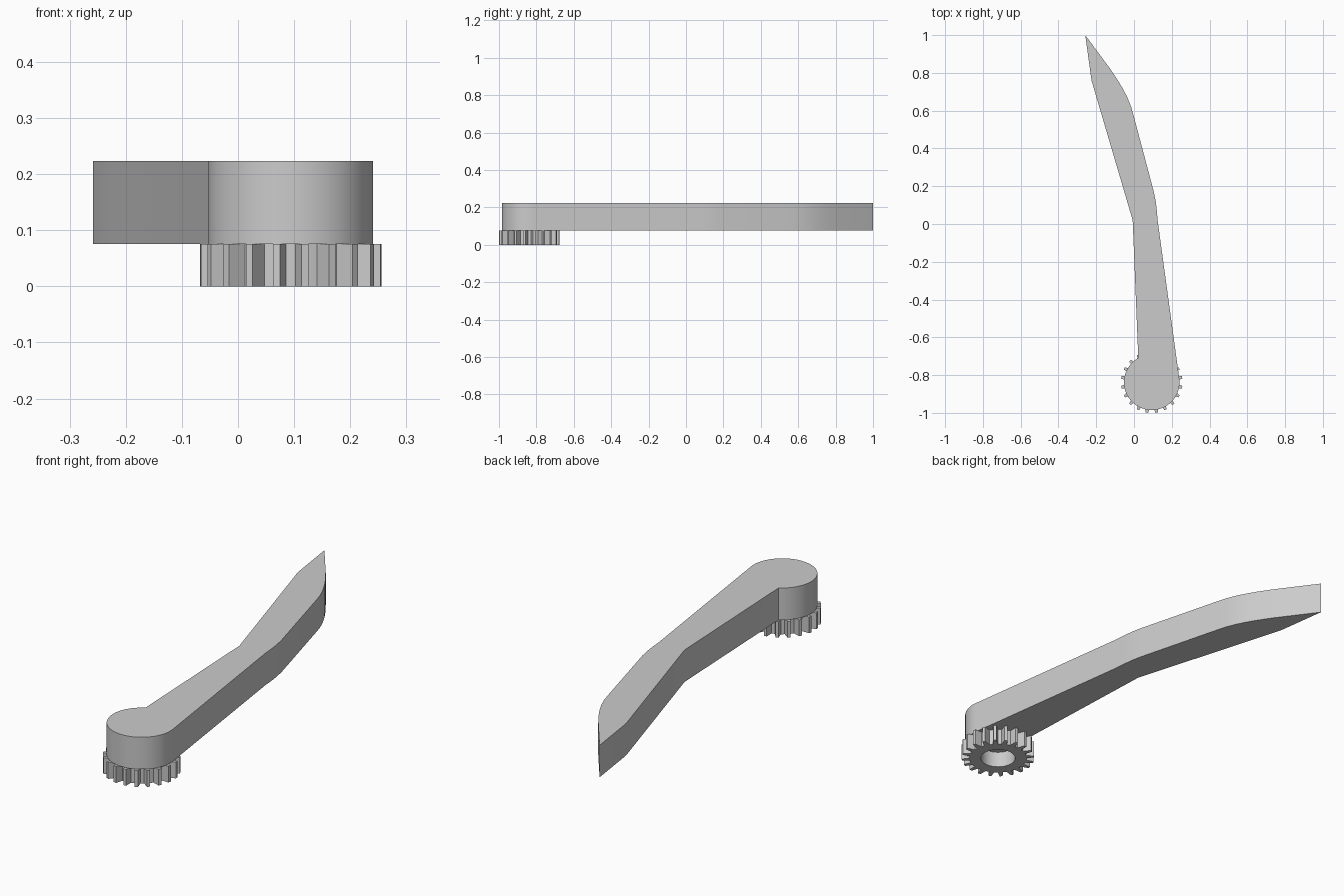
import bpy, bmesh, math

cube = bpy.data.objects.get("Cube")
if cube:
    bpy.data.objects.remove(cube, do_unlink=True)

CX, CY = 0.094, -0.838            # shared axis of hub and gear
HUB_R, TIP_R, ROOT_R, HOLE_R = 0.147, 0.163, 0.128, 0.077
GEAR_H, TOP = 0.075, 0.223
TEETH = 20

grey = bpy.data.materials.new("plain grey")
grey.use_nodes = True
colour = (0.6, 0.6, 0.6, 1)
grey.diffuse_color = colour
grey.node_tree.nodes["Principled BSDF"].inputs["Base Color"].default_value = colour


def polar(r, a):
    return (CX + r * math.cos(a), CY + r * math.sin(a))


def extruded(name, faces, z0, z1, smooth_angle):
    """Extrude a set of flat outlines, merged at shared points, into a solid."""
    bm = bmesh.new()
    for pts in faces:
        bm.faces.new([bm.verts.new((x, y, z0)) for x, y in pts])
    bmesh.ops.remove_doubles(bm, verts=bm.verts, dist=1e-5)
    base = bm.faces[:]
    res = bmesh.ops.extrude_face_region(bm, geom=base, use_keep_orig=True)
    tops = [v for v in res["geom"] if isinstance(v, bmesh.types.BMVert)]
    bmesh.ops.translate(bm, verts=tops, vec=(0, 0, z1 - z0))
    bmesh.ops.recalc_face_normals(bm, faces=bm.faces)
    mesh = bpy.data.meshes.new(name)
    bm.to_mesh(mesh)
    bm.free()
    mesh.materials.append(grey)
    obj = bpy.data.objects.new(name, mesh)
    bpy.context.collection.objects.link(obj)
    bpy.ops.object.select_all(action='DESELECT')
    obj.select_set(True)
    bpy.context.view_layer.objects.active = obj
    bpy.ops.object.shade_smooth_by_angle(angle=math.radians(smooth_angle))
    return obj


# Lever arm: round hub running into a bent blade with a pointed end
start, end = math.radians(119), math.radians(368)
hub = [polar(HUB_R, start + (end - start) * i / 48) for i in range(49)]
outer_side = [(0.125, 0.02), (0.121, 0.07), (0.115, 0.12), (0.105, 0.17),
              (0, 0.566), (-0.015, 0.62), (-0.035, 0.67), (-0.058, 0.715),
              (-0.085, 0.76), (-0.125, 0.82)]
inner_side = [(-0.258, 1.0), (-0.225, 0.76), (-0.007, 0.02)]
extruded("lever_arm", [hub + outer_side + inner_side], GEAR_H, TOP, 20)

# Gear ring under the hub, made of one root-and-tooth sector repeated
sectors = []
pitch = 2 * math.pi / TEETH
for i in range(TEETH):
    a = pitch * (i + 0.5)
    angles = [a - 0.5 * pitch, a - 0.3 * pitch, a - 0.13 * pitch,
              a + 0.13 * pitch, a + 0.3 * pitch, a + 0.5 * pitch]
    radii = [ROOT_R, ROOT_R, TIP_R, TIP_R, ROOT_R, ROOT_R]
    rim = [polar(r, t) for r, t in zip(radii, angles)]
    bore = [polar(HOLE_R, t) for t in angles]
    for k in range(5):
        sectors.append([bore[k], rim[k], rim[k + 1], bore[k + 1]])
extruded("gear", sectors, 0, GEAR_H, 25)
